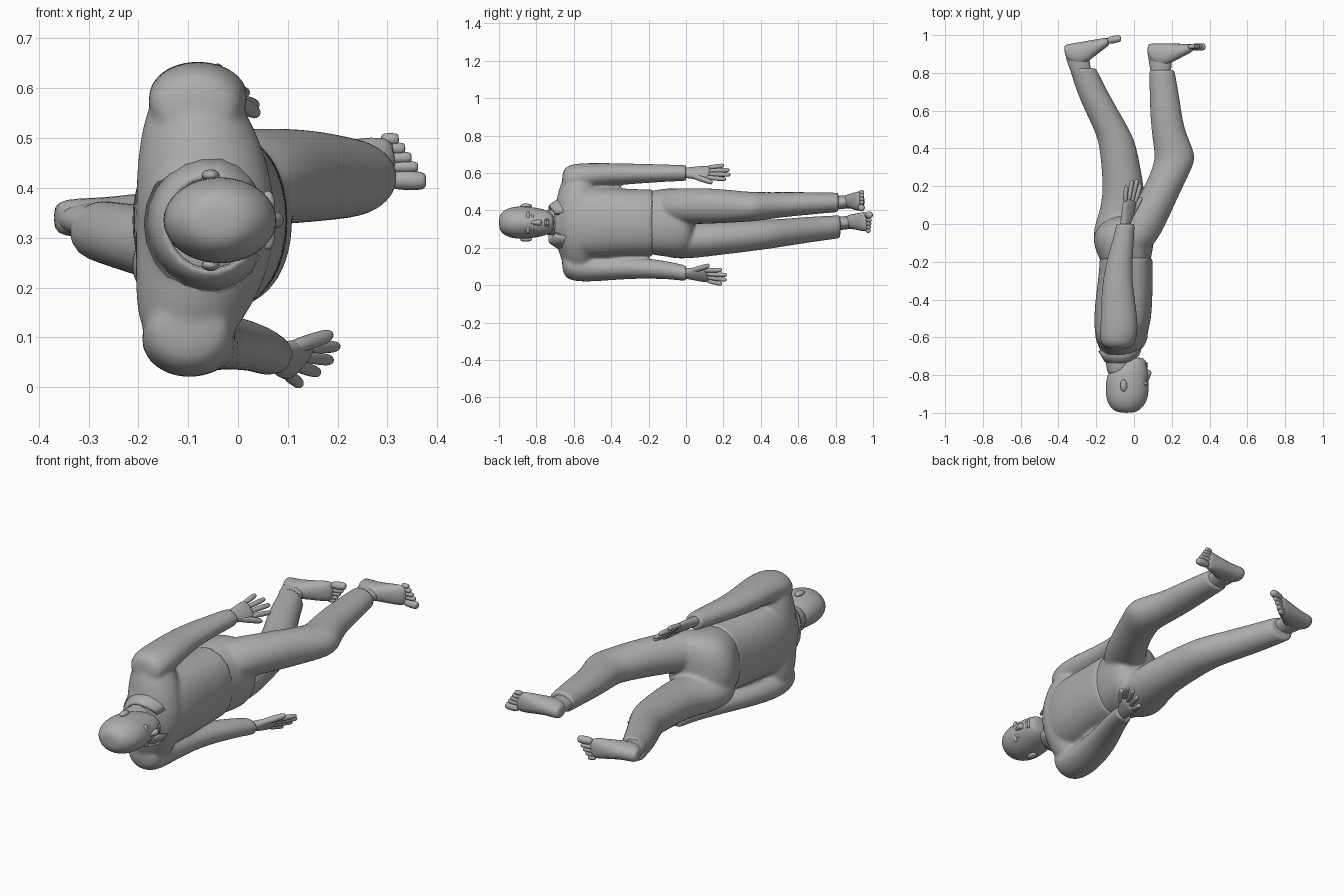
import bpy, bmesh, math
from mathutils import Matrix, Vector

cube = bpy.data.objects.get("Cube")
if cube:
    bpy.data.objects.remove(cube, do_unlink=True)

GREY = (0.42, 0.42, 0.42, 1)
grey = bpy.data.materials.new("plain grey")
grey.use_nodes = True
grey.diffuse_color = GREY
grey.node_tree.nodes["Principled BSDF"].inputs["Base Color"].default_value = GREY


def loft(bm, sections, sides=12, power=2.0, hem=False, across=False):
    """Skin rings given as (y, centre x, centre z, radius x, radius z).
    With across set, y and z trade places."""
    crease = bm.edges.layers.float.get("crease_edge") or bm.edges.layers.float.new("crease_edge")
    rings = []
    for y, cx, cz, rx, rz in sections:
        ring = []
        for i in range(sides):
            a = math.tau * i / sides
            c, s = math.cos(a), math.sin(a)
            x = cx + rx * math.copysign(abs(c) ** (2 / power), c)
            z = cz + rz * math.copysign(abs(s) ** (2 / power), s)
            ring.append(bm.verts.new((x, z, y) if across else (x, y, z)))
        rings.append(ring)
    for low, high in zip(rings, rings[1:]):
        for i in range(sides):
            j = (i + 1) % sides
            bm.faces.new((low[i], low[j], high[j], high[i]))
    bm.faces.new(rings[0])
    end = bm.faces.new(rings[-1])
    if hem:
        for edge in end.edges:
            edge[crease] = 1
            edge.smooth = False


def finish(name, bm, subdivide=2, merge=False):
    bmesh.ops.recalc_face_normals(bm, faces=bm.faces)
    for face in bm.faces:
        face.smooth = True
    mesh = bpy.data.meshes.new(name)
    bm.to_mesh(mesh)
    bm.free()
    mesh.materials.append(grey)
    obj = bpy.data.objects.new(name, mesh)
    bpy.context.collection.objects.link(obj)
    if subdivide:
        mod = obj.modifiers.new("round", "SUBSURF")
        mod.levels = mod.render_levels = subdivide
    if merge:
        # Weld overlapping pieces into one garment
        mod = obj.modifiers.new("weld", "REMESH")
        mod.mode = "VOXEL"
        mod.voxel_size = .01
        mod.use_smooth_shade = True
        mod = obj.modifiers.new("relax", "SMOOTH")
        mod.iterations = 4
    return obj


def body_part(name, sections, **options):
    bm = bmesh.new()
    loft(bm, sections, **options)
    return finish(name, bm)


def blob(name, centre, radii):
    bm = bmesh.new()
    bmesh.ops.create_uvsphere(bm, u_segments=16, v_segments=10, radius=1,
                              matrix=Matrix.Translation(centre) @ Matrix.Diagonal((*radii, 1)))
    return finish(name, bm, 0)


def place(bm, origin, forward, side):
    """Move a part whose local y is forward and local x is its inner side."""
    fwd = Vector(forward).normalized()
    lat = Vector(side)
    lat = (lat - fwd * lat.dot(fwd)).normalized()
    up = lat.cross(fwd)
    if up.y > 0:
        up.negate()
    turn = Matrix((lat, fwd, up)).transposed().to_4x4()
    bm.transform(Matrix.Translation(origin) @ turn)


def digit(bm, start, end, radius):
    """Finger or toe with a rounded tip."""
    start, end = Vector(start), Vector(end)
    rings = []
    for t, k in ((0, 0.9), (0.45, 1.05), (0.8, 1), (0.95, 0.85), (1, 0.5)):
        p = start.lerp(end, t)
        rings.append((p.y, p.x, p.z, radius * k, radius * k))
    loft(bm, rings, sides=8)


def hand(name, origin, forward, side):
    bm = bmesh.new()
    loft(bm, [(-.06, 0, 0, .03, .024), (.01, 0, 0, .032, .023), (.05, .004, 0, .045, .022),
              (.1, 0, 0, .05, .018), (.13, 0, 0, .045, .013)], power=2.4)
    for i, tip in enumerate((.195, .23, .24, .22)):
        x = -.034 + .023 * i
        digit(bm, (x, .1, 0), (x * 1.5, tip, 0), .0135)
    digit(bm, (.02, .02, 0), (.075, .15, 0), .017)
    place(bm, origin, forward, side)
    finish(name, bm, 1)


def foot(name, origin, forward, side):
    bm = bmesh.new()
    loft(bm, [(0, 0, .036, .026, .03), (.018, 0, .046, .039, .05), (.07, 0, .066, .041, .068),
              (.13, 0, .05, .045, .052), (.2, 0, .032, .055, .032), (.25, 0, .02, .052, .02)],
         power=2.3)
    digit(bm, (.034, .23, .019), (.036, .308, .017), .021)
    for i in range(4):
        x = .008 - .0185 * i
        digit(bm, (x, .215, .017), (x, .292 - .013 * i, .014), .0135)
    place(bm, origin, forward, side)
    finish(name, bm, 1)


# Head and neck, crown first
MID = .335
skull = [(-1.0, -.04, .035, .028), (-.987, -.04, .075, .06), (-.94, -.038, .112, .086),
         (-.88, -.036, .12, .092), (-.82, -.036, .117, .086), (-.77, -.026, .105, .077),
         (-.73, -.006, .074, .062), (-.705, .004, .048, .04)]
body_part("head", [(y, x, MID, rx, rz) for y, x, rx, rz in skull])
body_part("neck", [(-.82, -.07, MID, .07, .064), (-.74, -.08, MID, .072, .066),
                   (-.64, -.08, MID, .085, .085)])
body_part("nose", [(-.84, .062, MID, .012, .009), (-.81, .072, MID, .015, .012),
                   (-.782, .08, MID, .018, .02), (-.77, .068, MID, .013, .015)], sides=8)
for part, s in (("upper", 1), ("lower", -1)):
    blob(part + "_ear", (-.055, -.855, MID + s * .09), (.018, .032, .012))
    blob(part + "_brow", (.06, -.845, MID + s * .032), (.014, .011, .027))
    blob(part + "_eye", (.059, -.82, MID + s * .031), (.011, .008, .015))
    blob(part + "_lip", (.062, -.745 + s * .006, MID), (.012, .007, .024))

# Shirt: trunk, shoulder yoke and two sleeves welded together
bm = bmesh.new()
loft(bm, [
    (-.71, -.075, MID, .075, .09), (-.68, -.075, MID, .105, .15), (-.61, -.07, MID, .14, .2),
    (-.5, -.06, MID, .16, .2), (-.35, -.05, MID, .154, .19), (-.25, -.042, MID, .148, .185),
    (-.18, -.042, MID, .145, .185)], power=2.3, hem=True)
loft(bm, [
    (.07, -.1, -.57, .07, .07), (.13, -.098, -.575, .108, .092), (.21, -.075, -.58, .137, .117),
    (MID, -.062, -.585, .15, .13), (.46, -.072, -.58, .137, .12), (.54, -.082, -.575, .11, .1),
    (.6, -.09, -.57, .08, .075)], across=True)
loft(bm, [
    (-.665, -.085, .55, .07, .065), (-.625, -.085, .575, .105, .078), (-.5, -.075, .59, .104, .068),
    (-.29, -.095, .596, .081, .057), (-.08, -.055, .6, .06, .047), (0, -.045, .6, .05, .044)],
    hem=True)
loft(bm, [
    (-.665, -.1, .13, .07, .067), (-.625, -.1, .1, .1, .083), (-.5, -.1, .086, .097, .071),
    (-.3, -.06, .096, .083, .062), (-.1, .03, .082, .062, .05), (0, .065, .064, .05, .044)],
    hem=True)
finish("shirt", bm, merge=True)

# Open collar: folded band around the neck whose front points drop down the chest
bm = bmesh.new()
steps = 18
rows = []
for i in range(steps + 1):
    a = math.radians(32) + math.radians(296) * i / steps
    front = max(0, math.cos(a)) ** 2
    row = []
    for y, r in ((-.68, .085), (-.735, .09), (-.73, .102), (-.675 + .06 * front, .137)):
        row.append(bm.verts.new((-.055 + r * .98 * math.cos(a), y + .05 * front,
                                 .328 + r * 1.03 * math.sin(a))))
    rows.append(row)
for a, b in zip(rows, rows[1:]):
    for k in range(3):
        bm.faces.new((a[k], a[k + 1], b[k + 1], b[k]))
collar = finish("collar", bm, 0)
collar.modifiers.new("cloth", "SOLIDIFY").thickness = .008

# Trousers: seat and two legs welded together
bm = bmesh.new()
loft(bm, [
    (-.23, -.042, MID, .13, .165), (-.19, -.045, MID, .138, .176), (-.1, -.058, MID, .17, .192),
    (-.02, -.045, MID, .165, .192), (.05, -.015, MID, .1, .15)], power=2.3)
loft(bm, [
    (-.16, -.05, .41, .11, .08), (-.1, -.02, .42, .14, .1), (0, .05, .423, .125, .102),
    (.16, .14, .424, .104, .098), (.31, .21, .42, .11, .085), (.37, .22, .42, .113, .081),
    (.5, .176, .43, .09, .071), (.66, .163, .438, .084, .063), (.815, .147, .443, .07, .054)],
    hem=True)
loft(bm, [
    (-.16, -.07, .26, .11, .08), (-.1, -.075, .245, .15, .105), (0, -.075, .24, .142, .103),
    (.13, -.045, .247, .115, .096), (.4, -.082, .27, .103, .085), (.48, -.105, .276, .098, .079),
    (.66, -.205, .298, .09, .072), (.825, -.272, .313, .073, .064)], hem=True)
finish("trousers", bm, merge=True)

# Hands, ankles and feet
hand("upper_hand", (-.045, .005, .602), (.045, .215, .002), (.068, 0, -.068))
hand("lower_hand", (.075, .005, .062), (.093, .2, -.02), (.05, 0, .05))
body_part("upper_ankle", [(.72, .15, .44, .05, .04), (.8, .142, .44, .056, .038),
                          (.87, .138, .447, .064, .037), (.94, .14, .45, .075, .036)])
body_part("lower_ankle", [(.72, -.24, .32, .05, .04), (.8, -.28, .328, .056, .038),
                          (.87, -.298, .336, .064, .037), (.94, -.305, .34, .07, .036)])
foot("upper_foot", (.07, .955, .45), (1, 0, 0), (0, 0, -1))
foot("lower_foot", (-.375, .947, .34), (.28, .05, 0), (0, 0, 1))
